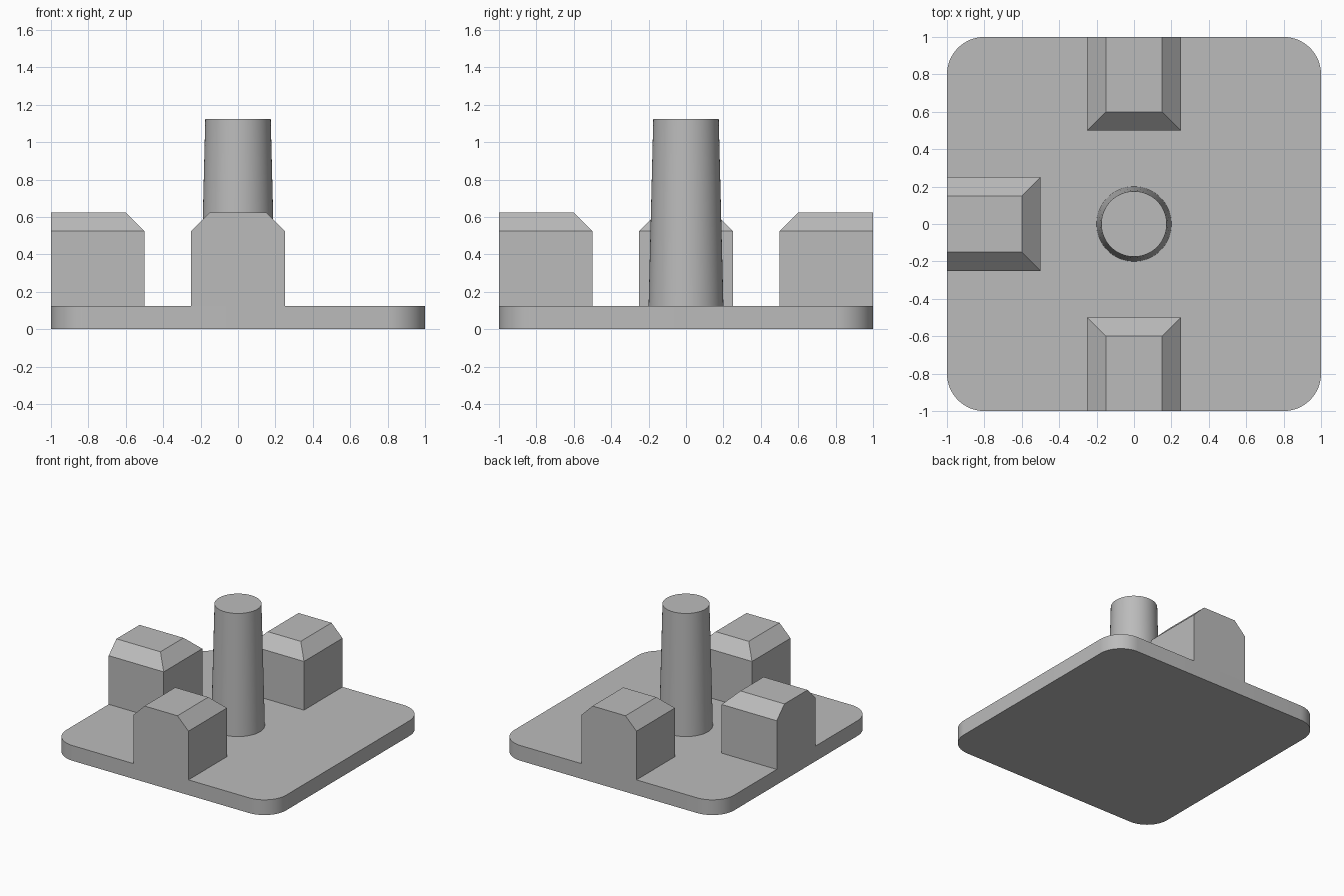
import bpy, bmesh, math
from mathutils import Matrix

if "Cube" in bpy.data.objects:
    bpy.data.objects.remove(bpy.data.objects["Cube"], do_unlink=True)

PLATE_TOP = 0.125
grey = bpy.data.materials.new("plain_grey")
grey.use_nodes = True
colour = (0.5, 0.5, 0.5, 1)
grey.diffuse_color = colour
grey.node_tree.nodes["Principled BSDF"].inputs["Base Color"].default_value = colour


def loft(name, rings, smooth=False):
    """Closed solid through a stack of matching rings, given as (points, z)."""
    bm = bmesh.new()
    loops = [[bm.verts.new((x, y, z)) for x, y in pts] for pts, z in rings]
    for low, high in zip(loops, loops[1:]):
        for i in range(len(low)):
            j = (i + 1) % len(low)
            bm.faces.new((low[i], low[j], high[j], high[i]))
    bm.faces.new(loops[0][::-1])
    bm.faces.new(loops[-1])
    mesh = bpy.data.meshes.new(name)
    bm.to_mesh(mesh)
    bm.free()
    mesh.materials.append(grey)
    obj = bpy.data.objects.new(name, mesh)
    bpy.context.collection.objects.link(obj)
    if smooth:
        bpy.ops.object.select_all(action='DESELECT')
        obj.select_set(True)
        bpy.context.view_layer.objects.active = obj
        bpy.ops.object.shade_smooth_by_angle(angle=math.radians(30))
    return obj


def arc(cx, cy, radius, start, sweep, steps):
    angles = [start + sweep * i / steps for i in range(steps + 1)]
    return [(cx + radius * math.cos(a), cy + radius * math.sin(a)) for a in angles]


def rectangle(half_width, outer, inner):
    return [(-half_width, outer), (half_width, outer),
            (half_width, inner), (-half_width, inner)]


# Base plate with rounded corners
outline = []
for i, (sx, sy) in enumerate([(1, 1), (-1, 1), (-1, -1), (1, -1)]):
    outline += arc(0.8 * sx, 0.8 * sy, 0.2, i * math.pi / 2, math.pi / 2, 16)
loft("base_plate", [(outline, 0), (outline, PLATE_TOP)], smooth=True)

# Tapered centre post
loft("centre_post", [(arc(0, 0, 0.2, 0, math.tau, 64)[:-1], PLATE_TOP),
                     (arc(0, 0, 0.175, 0, math.tau, 64)[:-1], 1.125)], smooth=True)

# Chamfered blocks on three edges, flush with the plate's rim
for name, turn in (("front_block", 0), ("right_block", -90), ("back_block", 180)):
    block = loft(name, [(rectangle(0.25, -1, -0.5), PLATE_TOP),
                        (rectangle(0.25, -1, -0.5), 0.525),
                        (rectangle(0.15, -1, -0.6), 0.625)])
    block.data.transform(Matrix.Rotation(math.radians(turn), 4, 'Z'))
